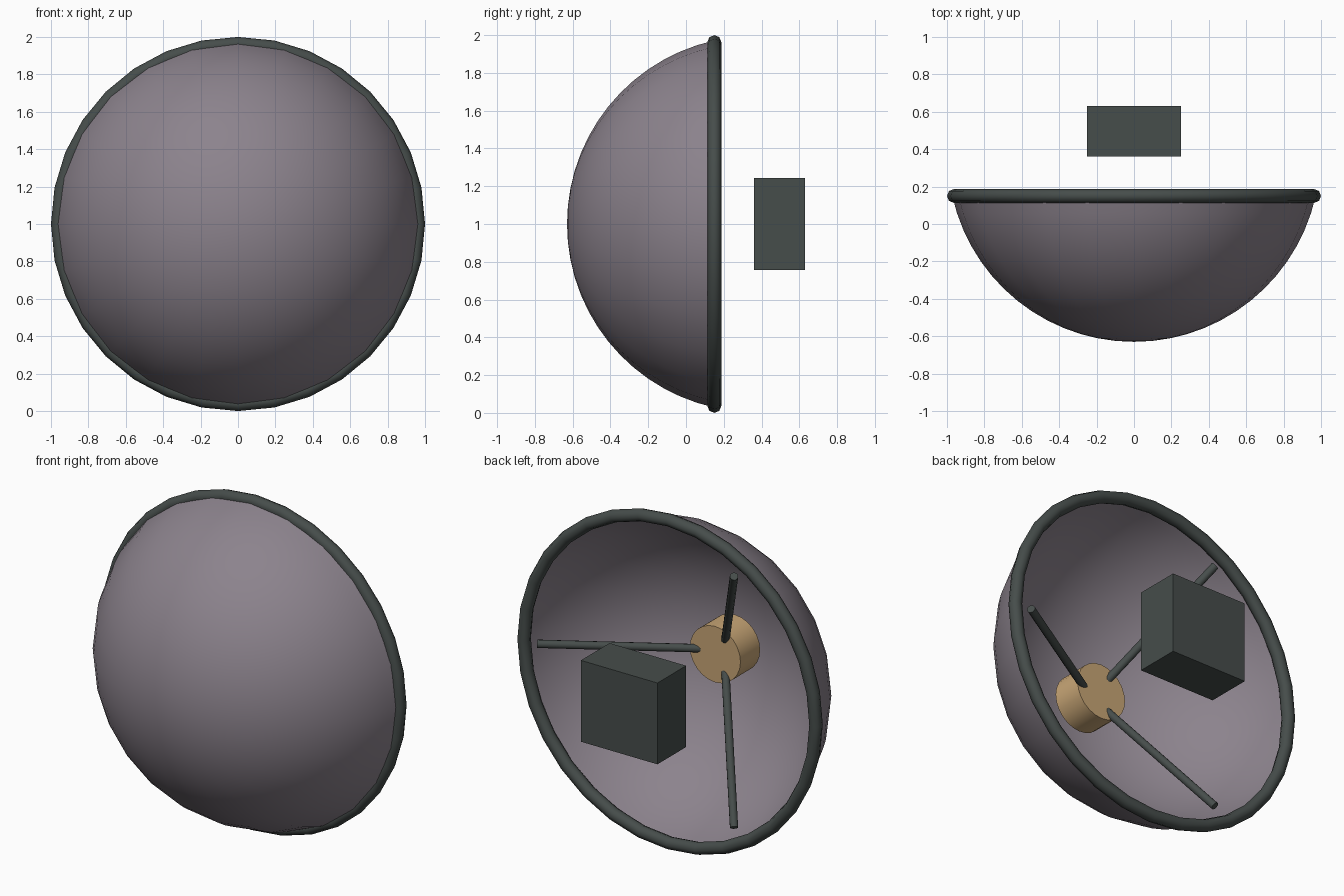
import bpy, bmesh, math
from mathutils import Vector

if "Cube" in bpy.data.objects:
    bpy.data.objects.remove(bpy.data.objects["Cube"])


def material(name, color):
    m = bpy.data.materials.new(name)
    m.diffuse_color = (*color, 1)
    m.use_nodes = True
    m.node_tree.nodes["Principled BSDF"].inputs["Base Color"].default_value = m.diffuse_color
    return m


DARK = material("dark_grey", (0.061, 0.074, 0.070))
MAUVE = material("mauve_grey", (0.262, 0.227, 0.266))
TAN = material("tan", (0.578, 0.381, 0.181))


def finish(name, mat, smooth=True):
    ob = bpy.context.object
    ob.name = name
    ob.data.materials.append(mat)
    if smooth:
        bpy.ops.object.shade_smooth_by_angle(angle=math.radians(50))
    return ob


def rod(name, a, b, radius, sides, mat):
    """Cylinder between two points."""
    a, b = Vector(a), Vector(b)
    d = b - a
    bpy.ops.mesh.primitive_cylinder_add(
        vertices=sides, radius=radius, depth=d.length, location=(a + b) / 2,
        rotation=d.to_track_quat('Z', 'Y').to_euler())
    return finish(name, mat)


# Dish bowl: spherical cap spun about the y axis
R, CY, RIM_Y, SEG, RINGS = 0.995, 0.365, 0.15, 24, 14
bm = bmesh.new()
sweep = math.acos((CY - RIM_Y) / R)
profile = []
for i in range(RINGS + 1):
    t = sweep * i / RINGS
    profile.append(bm.verts.new((0, CY - R * math.cos(t), 1 + R * math.sin(t))))
edges = [bm.edges.new(p) for p in zip(profile, profile[1:])]
bmesh.ops.spin(bm, geom=profile + edges, cent=(0, 0, 1), axis=(0, 1, 0),
               angle=math.tau, steps=SEG)
bmesh.ops.remove_doubles(bm, verts=bm.verts, dist=1e-4)
bmesh.ops.recalc_face_normals(bm, faces=bm.faces)
if sum(f.normal.dot(f.calc_center_median() - Vector((0, CY, 1))) for f in bm.faces) < 0:
    bmesh.ops.reverse_faces(bm, faces=bm.faces)
mesh = bpy.data.meshes.new("dish_bowl")
bm.to_mesh(mesh)
bm.free()
bowl = bpy.data.objects.new("dish_bowl", mesh)
bpy.context.collection.objects.link(bowl)
bpy.context.view_layer.objects.active = bowl
bowl.select_set(True)
finish("dish_bowl", MAUVE)

# Rim ring
bpy.ops.mesh.primitive_torus_add(
    major_segments=32, minor_segments=8, major_radius=0.963, minor_radius=0.037,
    location=(0, RIM_Y, 1), rotation=(math.pi / 2, 0, 0))
finish("rim", DARK)

# Feed horn hanging inside the bowl
rod("feed_horn", (0, -0.46, 1), (0, -0.275, 1), 0.167, 24, TAN)

# Three struts from the feed horn out toward the rim
for k in range(3):
    a = math.tau * k / 3
    end = (0.865 * math.cos(a), 0.165, 1 + 0.865 * math.sin(a))
    rod(f"strut_{k + 1}", (0, -0.36, 1), end, 0.023, 10, DARK)

# Equipment box behind the dish
bpy.ops.mesh.primitive_cube_add(size=1, location=(0, 0.495, 1))
bpy.context.object.scale = (0.505, 0.27, 0.485)
finish("rear_box", DARK, smooth=False)
